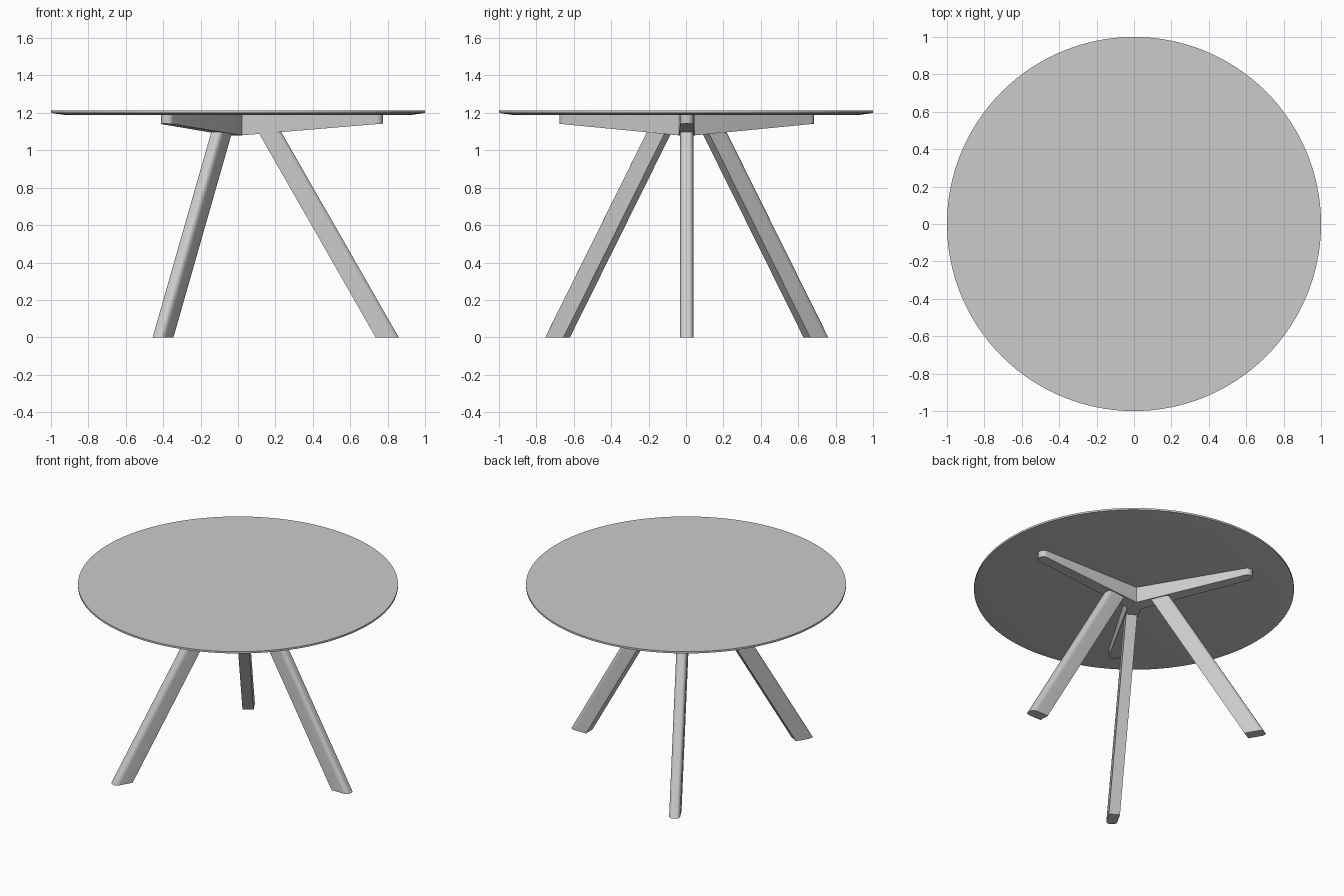
import bpy, bmesh, math
from mathutils import Matrix

if "Cube" in bpy.data.objects:
    bpy.data.objects.remove(bpy.data.objects["Cube"])

grey = bpy.data.materials.new("light grey")
grey.diffuse_color = (0.6, 0.6, 0.6, 1)
grey.use_nodes = True
grey.node_tree.nodes["Principled BSDF"].inputs["Base Color"].default_value = grey.diffuse_color

BASE = Matrix.Translation((-0.005, 0.004, 0))   # tripod sits a hair off centre


def make(name, bm, angle=None):
    """Turn a bmesh into a named, smooth-by-angle object."""
    bmesh.ops.recalc_face_normals(bm, faces=bm.faces)
    if angle is not None:
        bm.transform(BASE @ Matrix.Rotation(math.radians(angle), 4, 'Z'))
    me = bpy.data.meshes.new(name)
    bm.to_mesh(me)
    bm.free()
    me.materials.append(grey)
    ob = bpy.data.objects.new(name, me)
    bpy.context.collection.objects.link(ob)
    bpy.ops.object.select_all(action='DESELECT')
    ob.select_set(True)
    bpy.context.view_layer.objects.active = ob
    bpy.ops.object.shade_smooth_by_angle(angle=math.radians(30))
    return ob


def loft(rings):
    """Closed solid through equal-length rings of points."""
    bm = bmesh.new()
    vs = [[bm.verts.new(p) for p in r] for r in rings]
    n = len(vs[0])
    for a, b in zip(vs, vs[1:]):
        for i in range(n):
            j = (i + 1) % n
            bm.faces.new((a[i], a[j], b[j], b[i]))
    bm.faces.new(vs[0][::-1])
    bm.faces.new(vs[-1])
    return bm


def circle(r, z, n=128):
    return [(r * math.cos(2 * math.pi * i / n), r * math.sin(2 * math.pi * i / n), z)
            for i in range(n)]


# round top with a shallow bevel underneath
make("table_top", loft([circle(0.92, 1.188), circle(1, 1.2), circle(1, 1.2125)]))


def arm():
    """Support arm: tapered plan, round tip, underside rising outward."""
    w0, w1, tip = 0.044, 0.035, 0.745
    plan = [(0, 0), (w0 / math.sqrt(3), -w0)]
    for i in range(13):
        t = -math.pi / 2 + math.pi * i / 12
        plan.append((tip + w1 * math.cos(t), w1 * math.sin(t)))
    plan.append((w0 / math.sqrt(3), w0))
    return loft([[(x, y, 1.078 + 0.083 * x) for x, y in plan],
                 [(x, y, 1.189) for x, y in plan]])


def leg():
    """Slanted leg: square inner side, rounded outer corners, flat foot."""
    w, inner, outer, rx, ry = 0.035, 0.741, 0.864, 0.035, 0.022
    sec = [(inner, w), (inner, -w)]
    for s in (-1, 1):
        arc = []
        for i in range(7):
            t = math.pi / 2 * i / 6
            arc.append((outer - rx + rx * math.sin(t), s * (w - ry + ry * math.cos(t))))
        sec += arc if s < 0 else arc[::-1]
    top = 1.125
    return loft([[(x, y, 0) for x, y in sec],
                 [(x - 0.572 * top, y, top) for x, y in sec]])


# three arms and legs around the centre
for side, a in (("right", 0), ("back_left", 120), ("front_left", 240)):
    make(side + "_arm", arm(), a)
    make(side + "_leg", leg(), a)
